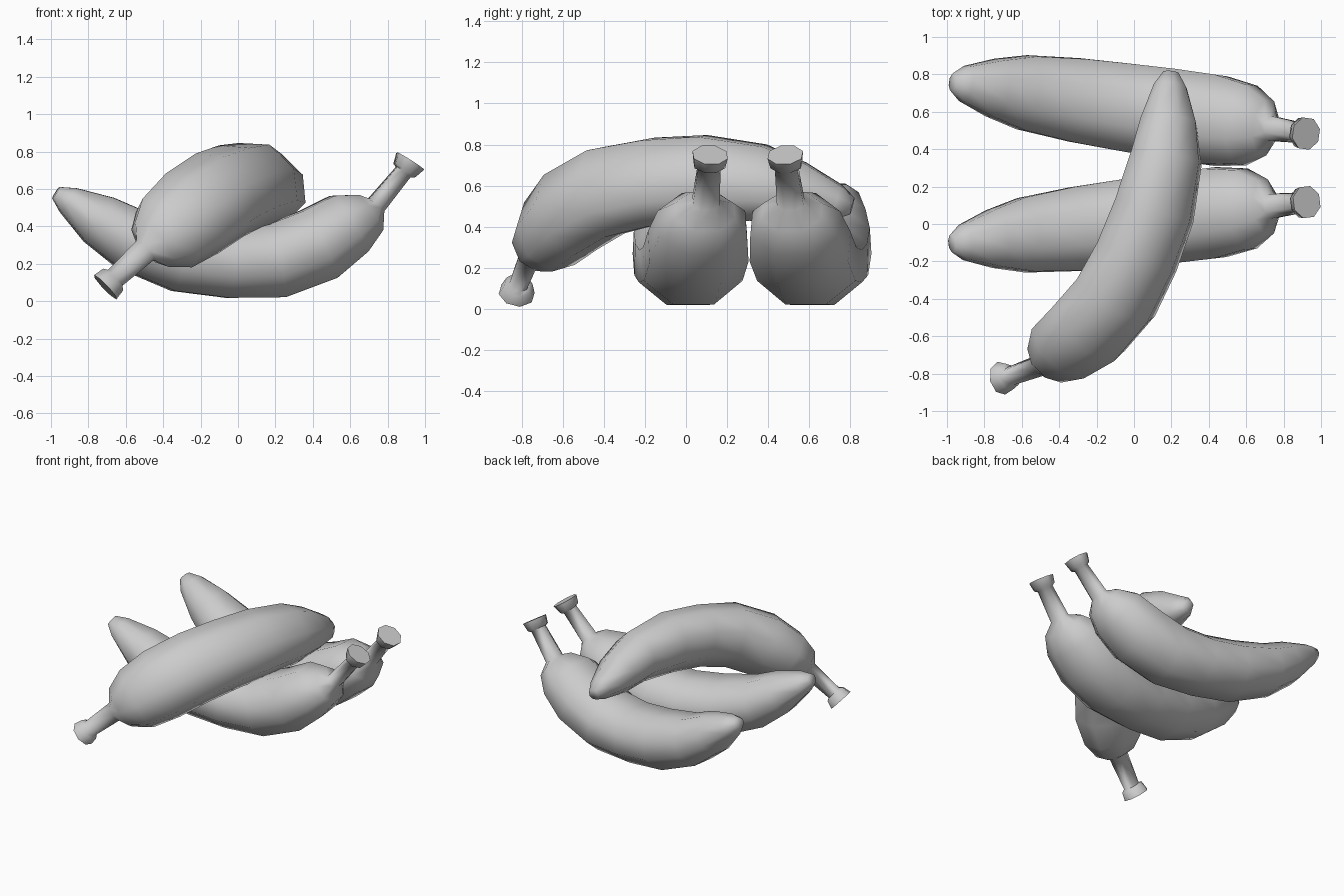
import bpy, bmesh, math
from mathutils import Vector, Matrix

cube = bpy.data.objects.get("Cube")
if cube:
    bpy.data.objects.remove(cube, do_unlink=True)

skin = bpy.data.materials.new("soft grey")
skin.use_nodes = True
grey = (0.6, 0.6, 0.6, 1)
skin.diffuse_color = grey
skin.node_tree.nodes["Principled BSDF"].inputs["Base Color"].default_value = grey

SIDES = 8
# Stations from blossom tip to stem end: along, up, half height, half width
STATIONS = [
    (-.985, .58, .035, .045), (-.92, .54, .075, .095), (-.755, .435, .138, .155),
    (-.585, .33, .165, .2), (-.31, .24, .19, .225), (-.05, .208, .19, .235),
    (.2, .218, .2, .242), (.43, .305, .2, .242), (.595, .415, .175, .215),
    (.705, .475, .115, .145), (.74, .515, .052, .066), (.885, .69, .045, .055),
    (.893, .70, .065, .075), (.925, .75, .083, .083)]
TIP = Vector((STATIONS[0][0], 0, STATIONS[0][1]))
END = Vector((STATIONS[-1][0], 0, STATIONS[-1][1]))


def frame(along, bulge):
    """Columns: direction tip to stem, bulge direction, sideways."""
    u = along.normalized()
    v = (bulge - u * bulge.dot(u)).normalized()
    return Matrix((u, v, u.cross(v))).transposed()


def banana(name, tip, end, bulge):
    """Loft the stations, then place the fruit from tip to stem end."""
    turn = frame(end - tip, bulge) @ frame(END - TIP, Vector((0, 0, -1))).transposed()
    mid = (tip + end) / 2
    bm = bmesh.new()
    rings = []
    for i, (x, z, high, wide) in enumerate(STATIONS):
        a = STATIONS[max(i - 1, 0)]
        b = STATIONS[min(i + 1, len(STATIONS) - 1)]
        tangent = Vector((b[0] - a[0], 0, b[1] - a[1])).normalized()
        up = Vector((-tangent.z, 0, tangent.x))
        ring = []
        for k in range(SIDES):
            t = math.tau * (k + .5) / SIDES
            p = Vector((x, 0, z)) + up * (high * math.sin(t))
            p.y = wide * math.cos(t)
            centre = Vector((x, 0, z))
            p = centre + (p - centre) / math.cos(math.pi / SIDES)
            ring.append(bm.verts.new(turn @ (p - (TIP + END) / 2) + mid))
        rings.append(ring)
    for a, b in zip(rings, rings[1:]):
        for k in range(SIDES):
            n = (k + 1) % SIDES
            bm.faces.new((a[k], a[n], b[n], b[k]))
    bm.faces.new(rings[0])
    bm.faces.new(rings[-1])
    bmesh.ops.recalc_face_normals(bm, faces=bm.faces)
    mesh = bpy.data.meshes.new(name)
    bm.to_mesh(mesh)
    bm.free()
    mesh.materials.append(skin)
    obj = bpy.data.objects.new(name, mesh)
    bpy.context.collection.objects.link(obj)
    bpy.ops.object.select_all(action='DESELECT')
    obj.select_set(True)
    bpy.context.view_layer.objects.active = obj
    bpy.ops.object.shade_smooth_by_angle(angle=math.radians(65))


# Two bananas lie side by side, the third rests across them
down = Vector((0, 0, -1))
banana("front_banana", Vector((-.98, -.105, .58)), Vector((.93, .118, .75)), down)
banana("back_banana", Vector((-.98, .76, .58)), Vector((.93, .482, .75)), down)
banana("top_banana", Vector((.2, .81, .5)), Vector((-.71, -.825, .075)),
       Vector((.56, -.475, .72)))
